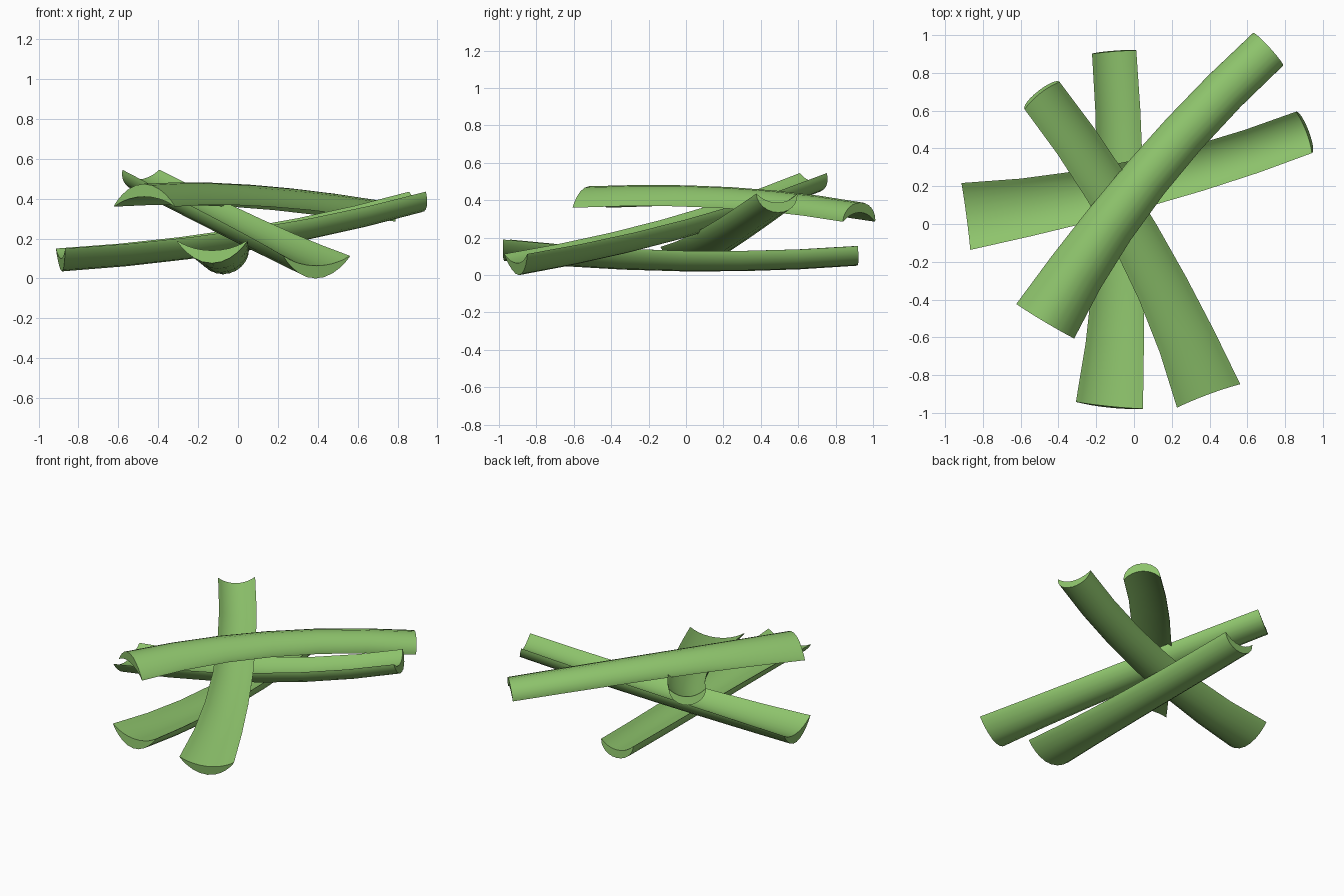
import bpy, bmesh, math
from mathutils import Vector

if "Cube" in bpy.data.objects:
    bpy.data.objects.remove(bpy.data.objects["Cube"])

green = bpy.data.materials.new("celery green")
green.diffuse_color = (0.27, 0.55, 0.15, 1)
green.use_nodes = True
green.node_tree.nodes["Principled BSDF"].inputs["Base Color"].default_value = green.diffuse_color

N = 24       # strips across the outside
RINGS = 7    # rings along the stalk


def lerp3(a, m, b, t):
    """Quadratic through a (t=0), m (t=.5), b (t=1)."""
    return a * (2 * (t - .5) * (t - 1)) + m * (4 * t * (1 - t)) + b * (2 * t * (t - .5))


def section(t):
    """Crescent cross-section: flared at the wide end, rounder at the narrow end."""
    w = 0.1175 + 0.008 * (1 - t) + 0.053 * (1 - t) ** 3
    depth = 0.105 + 0.01 * (1 - t)
    p = 1 + 0.8 * (1 - t) ** 2
    pts = []
    for i in range(N + 1):                       # ribbed outside
        a = math.pi * i / N
        rib = 0.003 * (i % 2) * math.sin(a)
        pts.append((-w * math.cos(a), -(depth - rib) * math.sin(a) ** p))
    for i in range(N - 2, 0, -2):                # smooth hollow inside
        a = math.pi * i / N
        pts.append((-w * math.cos(a) * 0.97, -0.05 * math.sin(a) ** 1.7))
    return pts


def stalk(name, start, mid, end, flip=1):
    p0, pm, p1 = Vector(start), Vector(mid), Vector(end)
    bm = bmesh.new()
    rings = []
    for k in range(RINGS):
        t = k / (RINGS - 1)
        c = lerp3(p0, pm, p1, t)
        tan = (lerp3(p0, pm, p1, t + .01) - lerp3(p0, pm, p1, t - .01)).normalized()
        side = tan.cross(Vector((0, 0, 1))).normalized()
        up = side.cross(tan) * flip
        rings.append([bm.verts.new(c + side * x + up * z) for x, z in section(t)])
    n = len(rings[0])
    for r, q in zip(rings, rings[1:]):
        for i in range(n):
            j = (i + 1) % n
            bm.faces.new((r[i], r[j], q[j], q[i]))
    bm.faces.new(rings[0])
    bm.faces.new(rings[-1][::-1])
    bmesh.ops.recalc_face_normals(bm, faces=bm.faces)
    me = bpy.data.meshes.new(name)
    bm.to_mesh(me)
    bm.free()
    me.materials.append(green)
    ob = bpy.data.objects.new(name, me)
    bpy.context.collection.objects.link(ob)
    bpy.ops.object.select_all(action='DESELECT')
    ob.select_set(True)
    bpy.context.view_layer.objects.active = ob
    bpy.ops.object.shade_smooth_by_angle(angle=math.radians(40))


# three stalks with the hollow up, one on top with the hollow down
stalk("bottom_stalk", (-0.13, -0.96, 0.19), (-0.075, -0.02, 0.13), (-0.105, 0.91, 0.155))
stalk("cross_stalk", (-0.89, 0.04, 0.15), (0.04, 0.215, 0.25), (0.90, 0.485, 0.435))
stalk("leaning_stalk", (0.395, -0.91, 0.113), (0.01, -0.07, 0.295), (-0.487, 0.68, 0.545))
stalk("top_stalk", (-0.47, -0.515, 0.36), (0.06, 0.24, 0.36), (0.71, 0.925, 0.285), flip=-1)
